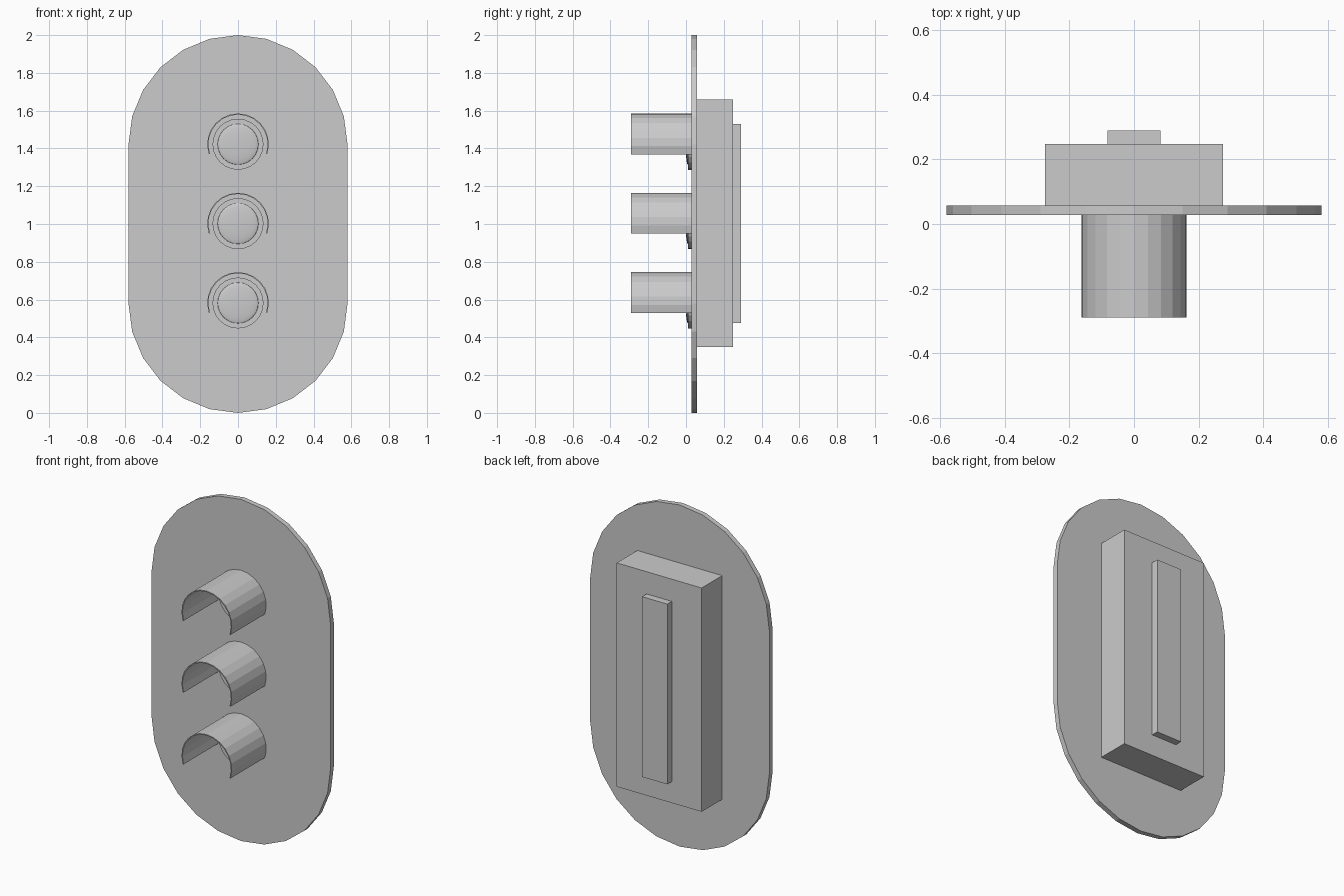
import bpy, bmesh, math
from math import cos, sin, radians, pi

cube = bpy.data.objects.get("Cube")
if cube:
    bpy.data.objects.remove(cube, do_unlink=True)

grey = bpy.data.materials.new("light_grey")
grey.use_nodes = True
colour = (0.6, 0.6, 0.6, 1)
grey.diffuse_color = colour
grey.node_tree.nodes["Principled BSDF"].inputs["Base Color"].default_value = colour


def prism(name, outline, y0, y1):
    """Extrude an x-z outline from y0 back to y1."""
    bm = bmesh.new()
    face = bm.faces.new([bm.verts.new((x, y0, z)) for x, z in outline])
    moved = bmesh.ops.extrude_face_region(bm, geom=[face])["geom"]
    verts = [v for v in moved if isinstance(v, bmesh.types.BMVert)]
    bmesh.ops.translate(bm, verts=verts, vec=(0, y1 - y0, 0))
    bmesh.ops.recalc_face_normals(bm, faces=bm.faces)
    mesh = bpy.data.meshes.new(name)
    bm.to_mesh(mesh)
    bm.free()
    mesh.materials.append(grey)
    obj = bpy.data.objects.new(name, mesh)
    bpy.context.collection.objects.link(obj)
    return obj


def arc(radius, centre_z, start, end, steps):
    angles = [radians(start + (end - start) * i / steps) for i in range(steps + 1)]
    return [(radius * cos(a), centre_z + radius * sin(a)) for a in angles]


def box(name, half_x, z0, z1, y0, y1):
    return prism(name, [(-half_x, z0), (half_x, z0), (half_x, z1), (-half_x, z1)], y0, y1)


# Stadium-shaped backing plate
prism("back_plate", arc(0.58, 1.42, 0, 180, 12) + arc(0.58, 0.58, 180, 360, 12), 0.028, 0.058)

# Housing and mounting rail behind the plate
box("rear_housing", 0.275, 0.35, 1.66, 0.058, 0.248)
box("mounting_rail", 0.082, 0.475, 1.53, 0.248, 0.29)

# Three lamps, each with a bezel, a shallow lens and a visor
for label, z in (("top", 1.422), ("middle", 1.002), ("bottom", 0.582)):
    prism(label + "_bezel", arc(0.135, z, 0, 345, 23), 0.01, 0.04)

    bpy.ops.mesh.primitive_uv_sphere_add(segments=24, ring_count=12, radius=0.108,
                                         location=(0, 0.01, z))
    lens = bpy.context.object
    lens.name = label + "_lens"
    lens.scale.y = 0.11
    lens.data.materials.append(grey)
    bpy.ops.object.shade_smooth()

    outer = arc(0.163, z, -19, 199, 14)
    inner = arc(0.157, z, 199, -19, 14)
    prism(label + "_visor", outer + inner, -0.29, 0.03)
